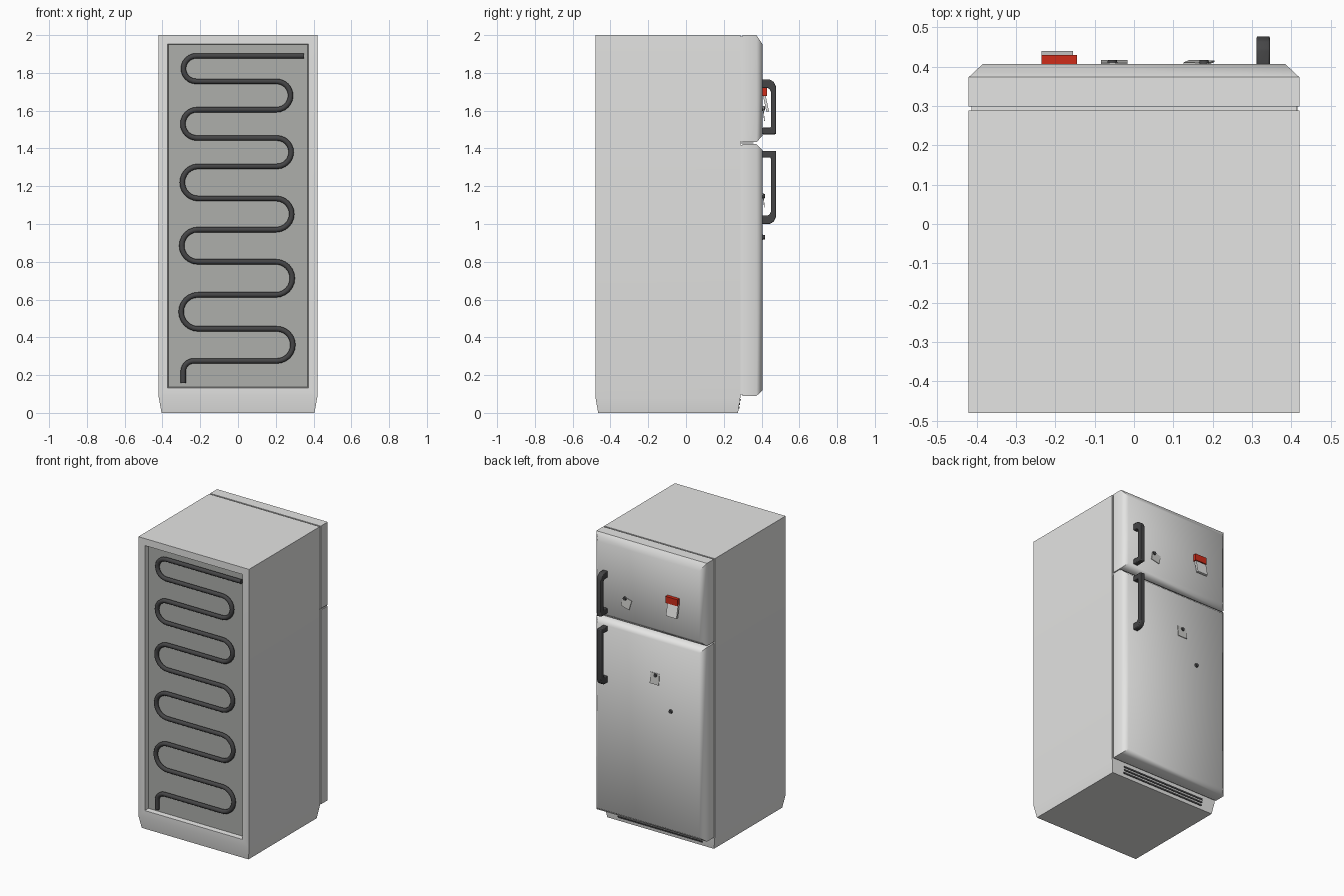
import bpy, bmesh, math
from mathutils import Matrix

if "Cube" in bpy.data.objects:
    bpy.data.objects.remove(bpy.data.objects["Cube"])


def material(name, r, g, b):
    m = bpy.data.materials.new(name)
    m.diffuse_color = (r, g, b, 1)
    m.use_nodes = True
    m.node_tree.nodes["Principled BSDF"].inputs["Base Color"].default_value = m.diffuse_color
    return m


WHITE = material("enamel_white", 0.78, 0.78, 0.77)
PANEL = material("rear_panel_grey", 0.42, 0.43, 0.41)
DARK = material("dark_grey", 0.06, 0.06, 0.062)
RED = material("red", 0.62, 0.025, 0.01)
PAPER = material("paper_grey", 0.6, 0.6, 0.58)


def finish(name, bm, *mats, bevel=0):
    bmesh.ops.recalc_face_normals(bm, faces=bm.faces)
    me = bpy.data.meshes.new(name)
    bm.to_mesh(me)
    bm.free()
    ob = bpy.data.objects.new(name, me)
    bpy.context.collection.objects.link(ob)
    for m in mats:
        me.materials.append(m)
    if bevel:
        mod = ob.modifiers.new("soft_edges", 'BEVEL')
        mod.width, mod.segments = bevel, 2
    bpy.ops.object.select_all(action='DESELECT')
    ob.select_set(True)
    bpy.context.view_layer.objects.active = ob
    bpy.ops.object.shade_smooth_by_angle(angle=math.radians(50))
    return ob


def loft(bm, rings):
    """Skin a list of four-cornered rings and cap both ends."""
    rows = [[bm.verts.new(p) for p in ring] for ring in rings]
    for a, b in zip(rows, rows[1:]):
        for i in range(4):
            j = (i + 1) % 4
            bm.faces.new((a[i], a[j], b[j], b[i]))
    bm.faces.new(rows[0])
    bm.faces.new(rows[-1])
    bmesh.ops.recalc_face_normals(bm, faces=bm.faces)


def box(name, centre, size, mat, rx=0, ry=0):
    bm = bmesh.new()
    mtx = (Matrix.Translation(centre) @ Matrix.Rotation(rx, 4, 'X')
           @ Matrix.Rotation(ry, 4, 'Y') @ Matrix.Diagonal((*size, 1)))
    bmesh.ops.create_cube(bm, size=1, matrix=mtx)
    return finish(name, bm, mat)


# Cabinet with tapered foot and shallow recess in the -y side
bm = bmesh.new()
loft(bm, [[(-x, y0, z), (x, y0, z), (x, y1, z), (-x, y1, z)]
          for x, y0, y1, z in ((0.405, -0.465, 0.275, 0),
                               (0.42, -0.48, 0.288, 0.085),
                               (0.42, -0.48, 0.288, 2.0))])
face = next(f for f in bm.faces if f.normal.y < -0.99)
bmesh.ops.inset_region(bm, faces=[face], thickness=0.068)
bmesh.ops.inset_region(bm, faces=[face], thickness=0.004)
for v in face.verts:
    v.co.y += 0.035
face.material_index = 1
finish("cabinet", bm, WHITE, PANEL)


# Doors with chamfered fronts
def door(name, z0, z1, low, high):
    bm = bmesh.new()
    rings = []
    for y, dx, a, b in ((0.298, 0, 0, 0), (0.373, 0, 0, 0), (0.406, 0.035, low, high)):
        x = 0.42 - dx
        rings.append([(-x, y, z0 + a), (x, y, z0 + a), (x, y, z1 - b), (-x, y, z1 - b)])
    loft(bm, rings)
    finish(name, bm, WHITE)


door("upper_door", 1.433, 2.0, 0.035, 0.05)
door("lower_door", 0.09, 1.423, 0.03, 0.035)

# Door seals and hinge plate
box("upper_seal", (0, 0.293, 1.715), (0.825, 0.02, 0.555), WHITE)
box("lower_seal", (0, 0.293, 0.757), (0.825, 0.02, 1.32), WHITE)
box("hinge_plate", (0.36, 0.322, 1.428), (0.11, 0.07, 0.006), WHITE)

# Vent slots below the lower door
tilt = math.atan2(0.013, 0.085)
for i, z in enumerate((0.028, 0.048, 0.068)):
    box(f"vent_slot_{i + 1}", (0, 0.276 + z * 0.153, z), (0.64, 0.006, 0.011), DARK, rx=-tilt)


# Handles: square leg at one end, rounded leg at the other
def handle(name, z_square, z_round):
    s = 1 if z_round > z_square else -1
    r, q = z_round, z_square
    pts = [(0.403, r - s * 0.045), (0.403, r), (0.445, r), (0.466, r - s * 0.014),
           (0.477, r - s * 0.04), (0.477, q), (0.403, q), (0.403, q + s * 0.035),
           (0.449, q + s * 0.035), (0.449, r - s * 0.06), (0.435, r - s * 0.045)]
    bm = bmesh.new()
    f = bm.faces.new([bm.verts.new((0.311, y, z)) for y, z in pts])
    ext = bmesh.ops.extrude_face_region(bm, geom=[f])
    bmesh.ops.translate(bm, vec=(0.035, 0, 0),
                        verts=[v for v in ext["geom"] if isinstance(v, bmesh.types.BMVert)])
    finish(name, bm, DARK, bevel=0.005)


handle("upper_handle", 1.475, 1.765)
handle("lower_handle", 1.387, 1.0)

# Cooling coil: straight runs joined by half circles, alternating left and right
levels = [1.89, 1.755, 1.605, 1.455, 1.305, 1.135, 0.97, 0.80, 0.625, 0.445, 0.275]
path = [(0.35, levels[0])]
for i, (a, b) in enumerate(zip(levels, levels[1:])):
    side = -1 if i % 2 == 0 else 1
    r, mid = (a - b) / 2, (a + b) / 2
    reach = 0.277 + 0.0015 * i + (0.012 if side < 0 else 0)
    for k in range(13):
        t = math.pi * k / 12
        path.append((side * (reach - r + r * math.sin(t)), mid + r * math.cos(t)))
for k in range(7):
    t = math.pi / 2 * k / 6
    path.append((-0.235 - 0.055 * math.sin(t), 0.22 + 0.055 * math.cos(t)))
path.append((-0.29, 0.158))
cu = bpy.data.curves.new("cooling_coil", 'CURVE')
cu.dimensions = '3D'
cu.bevel_depth, cu.bevel_resolution, cu.use_fill_caps = 0.0145, 3, True
sp = cu.splines.new('POLY')
sp.points.add(len(path) - 1)
for p, (x, z) in zip(sp.points, path):
    p.co = (x, -0.462, z, 1)
cu.materials.append(DARK)
coil = bpy.data.objects.new("cooling_coil", cu)
bpy.context.collection.objects.link(coil)
bpy.ops.object.select_all(action='DESELECT')
coil.select_set(True)
bpy.context.view_layer.objects.active = coil
bpy.ops.object.convert(target='MESH')
bpy.ops.object.shade_smooth_by_angle(angle=math.radians(50))

# Red clip holding a notepad
box("red_clip", (-0.19, 0.417, 1.70), (0.09, 0.026, 0.045), RED)
box("notepad", (-0.195, 0.423, 1.64), (0.08, 0.014, 0.095), WHITE, rx=math.radians(12))


# Notes and round magnets
def magnet(name, x, z):
    bm = bmesh.new()
    bmesh.ops.create_cone(bm, cap_ends=True, segments=16, radius1=0.014, radius2=0.011, depth=0.012,
                          matrix=Matrix.Translation((x, 0.411, z)) @ Matrix.Rotation(-math.pi / 2, 4, 'X'))
    finish(name, bm, DARK)


box("upper_note", (0.165, 0.411, 1.585), (0.065, 0.004, 0.065), PAPER,
    rx=math.radians(6), ry=math.radians(-14))
box("lower_note", (-0.05, 0.411, 1.125), (0.068, 0.004, 0.075), PAPER, rx=math.radians(6))
magnet("upper_note_magnet", 0.178, 1.612)
magnet("lower_note_magnet", -0.055, 1.148)
magnet("spare_magnet", -0.17, 0.93)
